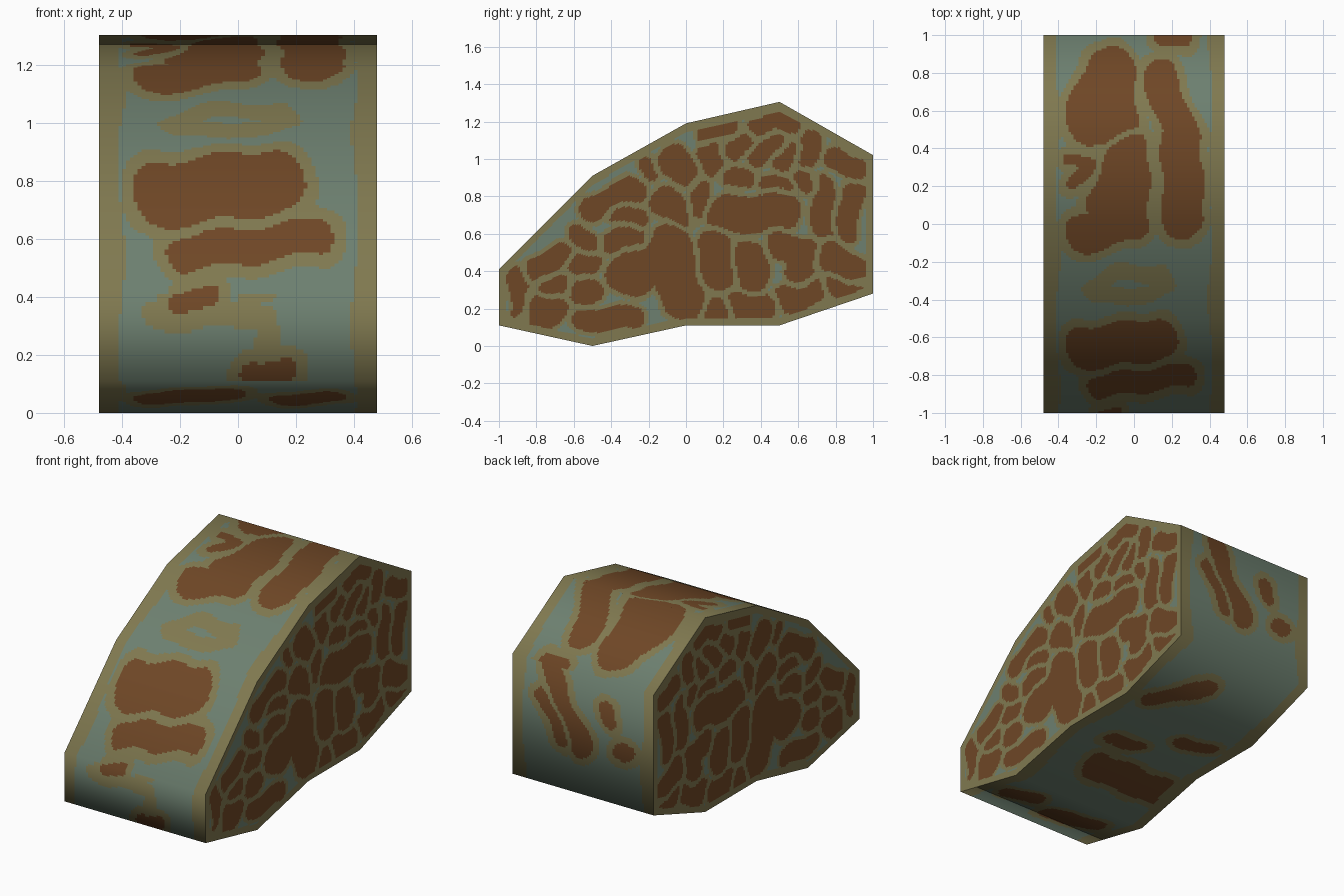
import bpy, math
from mathutils import Vector

if "Cube" in bpy.data.objects:
    bpy.data.objects.remove(bpy.data.objects["Cube"])

HALF = 0.48
# side outline (y, z), running along the bottom, up the back and over the top
PROFILE = [Vector(p) for p in ((-1, .11), (-.5, 0), (0, .11), (.5, .11), (1, .28),
                               (1, 1.02), (.5, 1.305), (0, 1.19), (-.5, .91), (-1, .41))]
N = len(PROFILE)


def material(name, rgb):
    m = bpy.data.materials.new(name)
    m.diffuse_color = [((c / 255 + .055) / 1.055) ** 2.4 for c in rgb] + [1]
    m.use_nodes = True
    m.node_tree.nodes["Principled BSDF"].inputs["Base Color"].default_value = m.diffuse_color
    return m


MATS = [material("grey_green", (109, 128, 112)),
        material("olive", (128, 121, 80)),
        material("brown", (111, 71, 38))]

# patches: radius followed by the points of a stroke
SIDE_FRONT = [
    (.06, -.89, .36, -.88, .18), (.09, -.82, .2, -.73, .19), (.07, -.8, .4, -.69, .48),
    (.06, -.57, .58, -.53, .56), (.06, -.57, .43, -.51, .45), (.06, -.74, .33, -.67, .32),
    (.06, -.58, .27, -.5, .31), (.06, -.55, .14, -.28, .15), (.07, -.5, .74, -.29, .83),
    (.05, -.36, .71, -.24, .69), (.06, -.4, .55, -.26, .58), (.12, -.3, .38, -.09, .53, -.02, .25),
    (.09, -.06, .98, -.01, .94), (.04, -.2, .98, -.18, .93), (.07, -.13, .78, -.01, .7),
]
SIDE_REAR = [
    (.05, .07, .86, .05, .72), (.05, .1, 1.14, .23, 1.17), (.05, .25, 1.03, .31, 1.11),
    (.05, .37, 1.17, .56, 1.19), (.06, .4, 1.02, .48, 1.08), (.06, .12, 1.04, .17, .95),
    (.05, .22, .9, .32, .91), (.05, .56, 1.06, .52, .97), (.06, .65, 1.1, .67, 1.02),
    (.06, .8, 1, .92, .95), (.1, .22, .7, .52, .72), (.06, .72, .85, .74, .62),
    (.06, .89, .83, .86, .62), (.09, .14, .54, .19, .38), (.09, .32, .48, .37, .38),
    (.08, .5, .53, .63, .5, .62, .4), (.07, .28, .22, .42, .2), (.06, .14, .2, .17, .17),
    (.07, .53, .24, .68, .3), (.08, .76, .48, .9, .4), (.04, .42, .87, .53, .86),
    (.05, .62, .9, .66, .86), (.06, .8, .31, .9, .32),
]
TOP = [
    (.13, -.24, .55, -.13, .81, -.11, .55), (.03, -.34, .33, -.22, .33, -.34, .2),
    (.1, -.27, -.06, -.02, .02, -.02, .4, -.15, .12),
    (.075, .12, .8, .22, .5, .23, -.02, .3, .05, .28, .45, .13, .8),
    (.11, -.26, -.66, .12, -.61), (.06, -.18, -.86, .28, -.8), (.07, .19, 1, .25, 1),
    (.02, -.19, -1, -.1, -1),
    (0, -.24, -.35, -.1, -.26, .15, -.26, .17, -.33, -.05, -.4, -.24, -.35),
]
FRONT = [(.04, -.19, .39, -.1, .39), (0, .05, .42, .15, .45), (0, -.28, .33, .1, .34),
         (.05, .06, .14, .15, .13), (0, .08, .2, .1, .28)]
BACK = [(.07, .22, 1, .14, .8, 0, .57), (.05, .27, .82, .14, .58),
        (.05, -.17, .85, -.18, .79), (.05, -.25, .62, -.3, .6)]
BOTTOM = [(.06, .3, .53, .06, .75), (.11, -.35, -.2, .1, -.2), (.06, .05, .07, .2, .04),
          (.06, -.3, .3, -.15, .27), (.09, -.28, -.72, -.05, -.8), (.08, .18, -.7, .3, -.75)]


def segments(blobs):
    return [(b[0], [b[i:i + 4] for i in range(1, len(b) - 3, 2)]) for b in blobs]


def seg_dist(u, v, s):
    a, b, c, d = s
    dx, dy = c - a, d - b
    t = max(0, min(1, ((u - a) * dx + (v - b) * dy) / (dx * dx + dy * dy)))
    return math.hypot(u - a - t * dx, v - b - t * dy)


def pattern(u, v, blobs, gap, halo):
    """2 inside a patch, 1 in its rim, 0 elsewhere; gap keeps patches apart."""
    u, v = u + .012 * math.sin(v * 21), v + .012 * math.sin(u * 23)
    d = sorted(min(seg_dist(u, v, s) for s in segs) - r for r, segs in blobs)
    if d[0] < 0 and d[1] - d[0] > gap:
        return 2
    return 1 if d[0] < halo else 0


def build(name, verts, faces, colours):
    me = bpy.data.meshes.new(name)
    me.from_pydata(verts, [], faces)
    for m in MATS:
        me.materials.append(m)
    me.polygons.foreach_set("material_index", colours)
    ob = bpy.data.objects.new(name, me)
    bpy.context.collection.objects.link(ob)
    return me


def height(pts, y):
    for a, b in zip(pts, pts[1:]):
        if y <= b.x + 1e-6:
            return a.y + (b.y - a.y) * (y - a.x) / (b.x - a.x)


# flat side panels, same patches left and right
COLS, ROWS = 160, 90
low, high = PROFILE[:5], PROFILE[:4:-1]
side_blobs = segments(SIDE_FRONT + SIDE_REAR)
grid, quads, side_cols = [], [], []
for i in range(COLS + 1):
    y = -1 + 2 * i / COLS
    lo, hi = height(low, y), height(high, y)
    grid += [(y, lo + (hi - lo) * j / ROWS) for j in range(ROWS + 1)]
for i in range(COLS):
    for j in range(ROWS):
        k = i * (ROWS + 1) + j
        quads.append((k, k + ROWS + 1, k + ROWS + 2, k + 1))
        u = (grid[k][0] + grid[k + ROWS + 1][0]) / 2
        v = sum(grid[q][1] for q in quads[-1]) / 4
        edge = min(1 - abs(u), (v - height(low, u)) * .97, (height(high, u) - v) * .85)
        side_cols.append(1 if edge < .04 else pattern(u, v, side_blobs, .03, .024))
build("right_side", [(HALF, y, z) for y, z in grid], quads, side_cols)
build("left_side", [(-HALF, y, z) for y, z in grid], [q[::-1] for q in quads], side_cols)

# wrap-around skin, shaded smoothly over the outline corners
edge_normals = []
for i in range(N):
    d = (PROFILE[(i + 1) % N] - PROFILE[i]).normalized()
    edge_normals.append(Vector((d.y, -d.x)))
corner = [(edge_normals[i - 1] + edge_normals[i]).normalized() for i in range(N)]
panels = [segments(BOTTOM)] * 4 + [segments(BACK)] + [segments(TOP)] * 4 + [segments(FRONT)]
XS = 72
rings, normals, ring_panel = [], [], []
for i in range(N):
    a, b = PROFILE[i], PROFILE[(i + 1) % N]
    steps = max(2, round((b - a).length / .0135))
    for s in range(steps):
        t = s / steps
        rings.append(a.lerp(b, t))
        normals.append(corner[i].lerp(corner[(i + 1) % N], t).normalized())
        ring_panel.append(i)
R = len(rings)
verts = [(-HALF + 2 * HALF * c / XS, p.x, p.y) for p in rings for c in range(XS + 1)]
faces, cols = [], []
for r in range(R):
    n = (r + 1) % R
    mid = (rings[r] + rings[n]) / 2
    upright = ring_panel[r] in (4, 9)
    v = mid.y if upright else mid.x
    for c in range(XS):
        p, q = r * (XS + 1) + c, n * (XS + 1) + c
        faces.append((p, q, q + 1, p + 1))
        x = -HALF + 2 * HALF * (c + .5) / XS
        rim = abs(x) > .405 + .015 * math.sin(9 * v + (2 if x > 0 else 0))
        cols.append(1 if rim else pattern(x, v, panels[ring_panel[r]], .03, .045))
skin = build("outer_skin", verts, faces, cols)
skin.polygons.foreach_set("use_smooth", [True] * len(faces))
skin.normals_split_custom_set_from_vertices(
    [(0, m.x, m.y) for m in normals for _ in range(XS + 1)])
